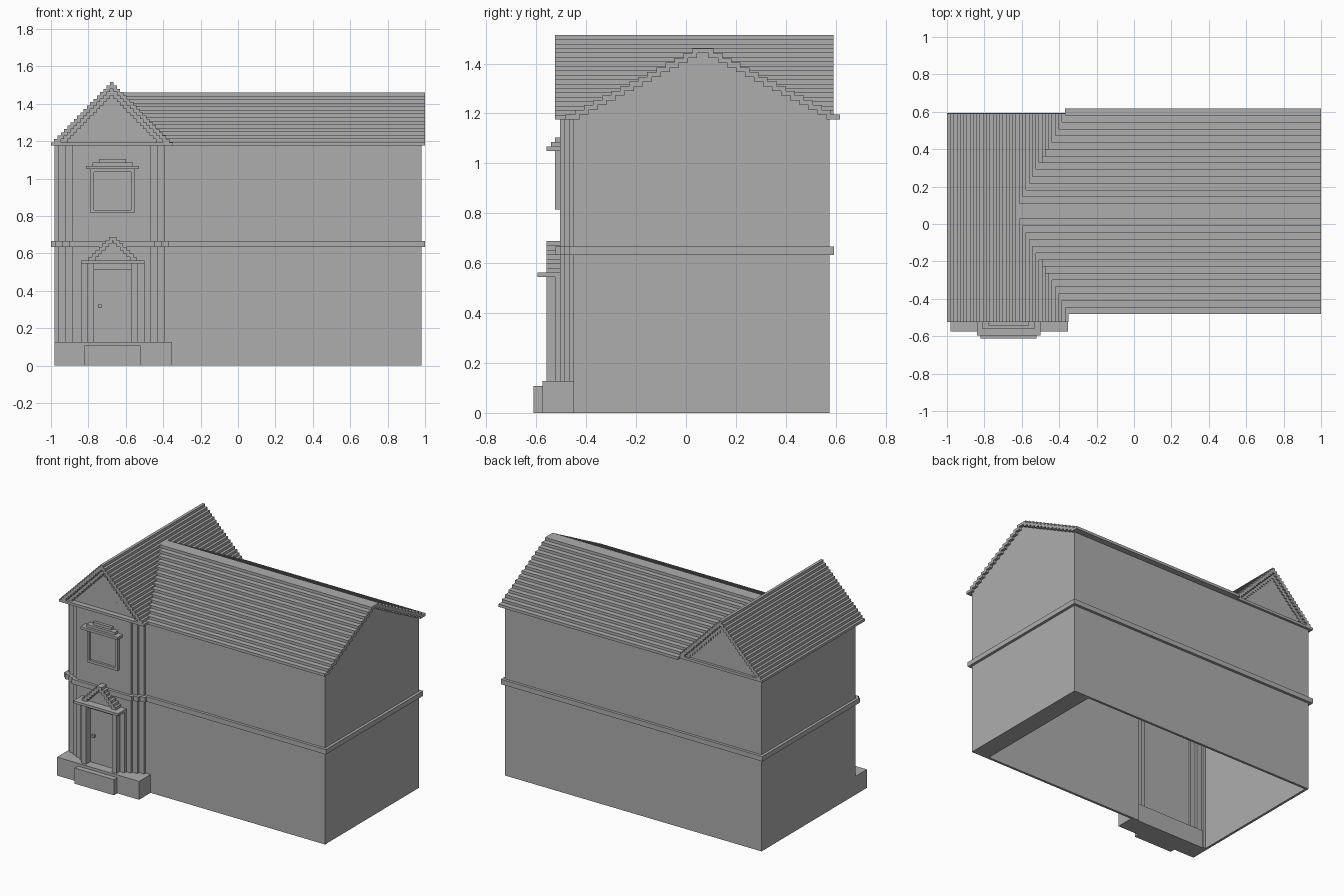
import bpy
import bmesh
from mathutils import Vector

cube = bpy.data.objects.get("Cube")
if cube:
    bpy.data.objects.remove(cube, do_unlink=True)

stone = bpy.data.materials.new("grey stone")
stone.use_nodes = True
GREY = (0.42, 0.42, 0.42, 1)
stone.diffuse_color = GREY
stone.node_tree.nodes["Principled BSDF"].inputs["Base Color"].default_value = GREY


def finish(name, bm):
    bmesh.ops.recalc_face_normals(bm, faces=bm.faces)
    mesh = bpy.data.meshes.new(name)
    bm.to_mesh(mesh)
    bm.free()
    mesh.materials.append(stone)
    obj = bpy.data.objects.new(name, mesh)
    bpy.context.collection.objects.link(obj)
    return obj


def boxes(name, items):
    """One object from boxes given as (x0, x1, y0, y1, z0, z1)."""
    bm = bmesh.new()
    for x0, x1, y0, y1, z0, z1 in items:
        verts = bmesh.ops.create_cube(bm, size=1)["verts"]
        bmesh.ops.scale(bm, vec=(x1 - x0, y1 - y0, z1 - z0), verts=verts)
        bmesh.ops.translate(bm, vec=((x0 + x1) / 2, (y0 + y1) / 2, (z0 + z1) / 2), verts=verts)
    return finish(name, bm)


def offset(plan, d):
    """Move a counter-clockwise right-angled outline outward by d."""
    out = []
    for i, p in enumerate(plan):
        p = Vector(p)
        a = (p - Vector(plan[i - 1])).normalized()
        b = (Vector(plan[(i + 1) % len(plan)]) - p).normalized()
        out.append(p + d * (Vector((a.y, -a.x)) + Vector((b.y, -b.x))))
    return out


def ring(name, outer, inner, z0, z1):
    """Hollow wall between two outlines of equal point count."""
    bm = bmesh.new()
    loops = [[bm.verts.new((p[0], p[1], z)) for p in plan]
             for plan, z in ((outer, z0), (outer, z1), (inner, z1), (inner, z0))]
    n = len(outer)
    for k in range(4):
        a, b = loops[k], loops[(k + 1) % 4]
        for i in range(n):
            j = (i + 1) % n
            bm.faces.new((a[i], a[j], b[j], b[i]))
    return finish(name, bm)


# Plan with the wing front stepping forward on both corners
S = 0.018
FRONT, BACK, SIDE = -0.45, 0.575, 0.98
WING, EAVE = -0.675, 1.176
rise = [(0.285, FRONT), (0.285, FRONT - S), (0.247, FRONT - S),
        (0.247, FRONT - 2 * S), (0.21, FRONT - 2 * S), (0.21, FRONT - 3 * S)]
plan = [(-SIDE, FRONT)]
plan += [(WING - x, y) for x, y in rise]
plan += [(WING + x, y) for x, y in reversed(rise)]
plan += [(SIDE, FRONT), (SIDE, BACK), (-SIDE, BACK)]

ring("walls", plan, offset(plan, -0.017), 0, EAVE + 0.01)
ring("string_course", offset(plan, 0.019), offset(plan, -0.005), 0.633, 0.667)
boxes("right_end_wall", [(0.85, SIDE, FRONT, BACK, 0, EAVE + 0.01)])

# Plinth and entrance step
boxes("plinth", [(-0.98, -0.353, -0.575, -0.44, 0, 0.127)])
boxes("entrance_step", [(-0.82, -0.52, -0.611, -0.56, 0, 0.108)])

# Doorway
DOOR = -0.67
frame = []
for s in (-1, 1):
    for a, b, y in ((0.1, 0.17, -0.525), (0.1, 0.135, -0.56)):
        xs = sorted((DOOR + s * a, DOOR + s * b))
        frame.append((*xs, y, -0.49, 0.12, 0.55))
frame.append((DOOR - 0.135, DOOR + 0.135, -0.545, -0.49, 0.513, 0.55))
boxes("door_frame", frame)
boxes("door", [(DOOR - 0.1, DOOR + 0.1, -0.512, -0.5, 0.12, 0.515)])
boxes("door_knob", [(-0.748, -0.73, -0.53, -0.51, 0.308, 0.326)])
boxes("door_cornice", [(DOOR - 0.17, DOOR + 0.17, -0.596, -0.49, 0.545, 0.562)])
pediment = []
for k in range(7):
    half, z = 0.128 - k * S, 0.562 + k * S
    pediment.append((DOOR - half, DOOR + half, -0.542, -0.49, z, z + S))
    for s in (-1, 1):
        xs = sorted((DOOR + s * half, DOOR + s * max(half - 2 * S, 0)))
        pediment.append((*xs, -0.56, -0.49, z, z + S))
boxes("door_pediment", pediment)

# Upper window
WL, WR, WB, WT = -0.788, -0.554, 0.815, 1.052
T = 0.018
boxes("window_frame", [(WL, WL + T, -0.524, -0.49, WB, WT), (WR - T, WR, -0.524, -0.49, WB, WT),
                       (WL, WR, -0.524, -0.49, WB, WB + T), (WL, WR, -0.524, -0.49, WT - T, WT)])
boxes("window_pane", [(WL, WR, -0.508, -0.5, WB, WT)])
boxes("window_hood", [(DOOR - h, DOOR + h, y, -0.49, 1.05 + i * S, 1.068 + i * S)
                      for i, (h, y) in enumerate(((0.142, -0.56), (0.108, -0.542), (0.072, -0.524)))])

# Wing roof: two nested stepped shells over recessed gables
N = 19
DX, DZ = 0.0175, (1.515 - EAVE) / N
outer, lining, gables = [], [], []
for k in range(N):
    half, z = 0.325 - k * DX, EAVE + k * DZ
    for s in (-1, 1):
        for group, a, y0, y1 in ((outer, half, -0.524, 0.592), (lining, half - 2 * DX, -0.506, 0.58)):
            if a > 0:
                xs = sorted((WING + s * a, WING + s * max(a - 2 * DX, 0)))
                group.append((*xs, y0, y1, z, z + DZ))
    inner = half - 3 * DX
    if inner > 0:
        gables.append((WING - inner, WING + inner, -0.488, -0.47, z, z + DZ))
        gables.append((WING - inner, WING + inner, 0.557, 0.574, z, z + DZ))
boxes("wing_roof", outer)
boxes("wing_roof_lining", lining)
boxes("wing_gables", gables)
boxes("wing_cornice", [(WING - 0.325, WING + 0.325, -0.524, -0.46, EAVE, EAVE + S),
                       (WING - 0.325, WING + 0.325, 0.56, 0.592, EAVE, EAVE + S)])

# Main roof: stepped courses running into the wing roof
RIDGE, M = 0.068, 15
DY, DZ = 0.0363, (1.461 - EAVE) / M
courses, end_gable = [], []
for k in range(M):
    half, z = 0.55 - k * DY, EAVE + k * DZ
    x0 = -0.37 - k * DZ
    for s in (-1, 1):
        ys = sorted((RIDGE + s * half, RIDGE + s * max(half - 0.055, 0)))
        courses.append((x0, 1.0, *ys, z, z + DZ))
    inner = half - 0.04
    if inner > 0:
        end_gable.append((0.95, SIDE, RIDGE - inner, RIDGE + inner, z, z + DZ))
boxes("main_roof", courses)
boxes("right_gable", end_gable)
